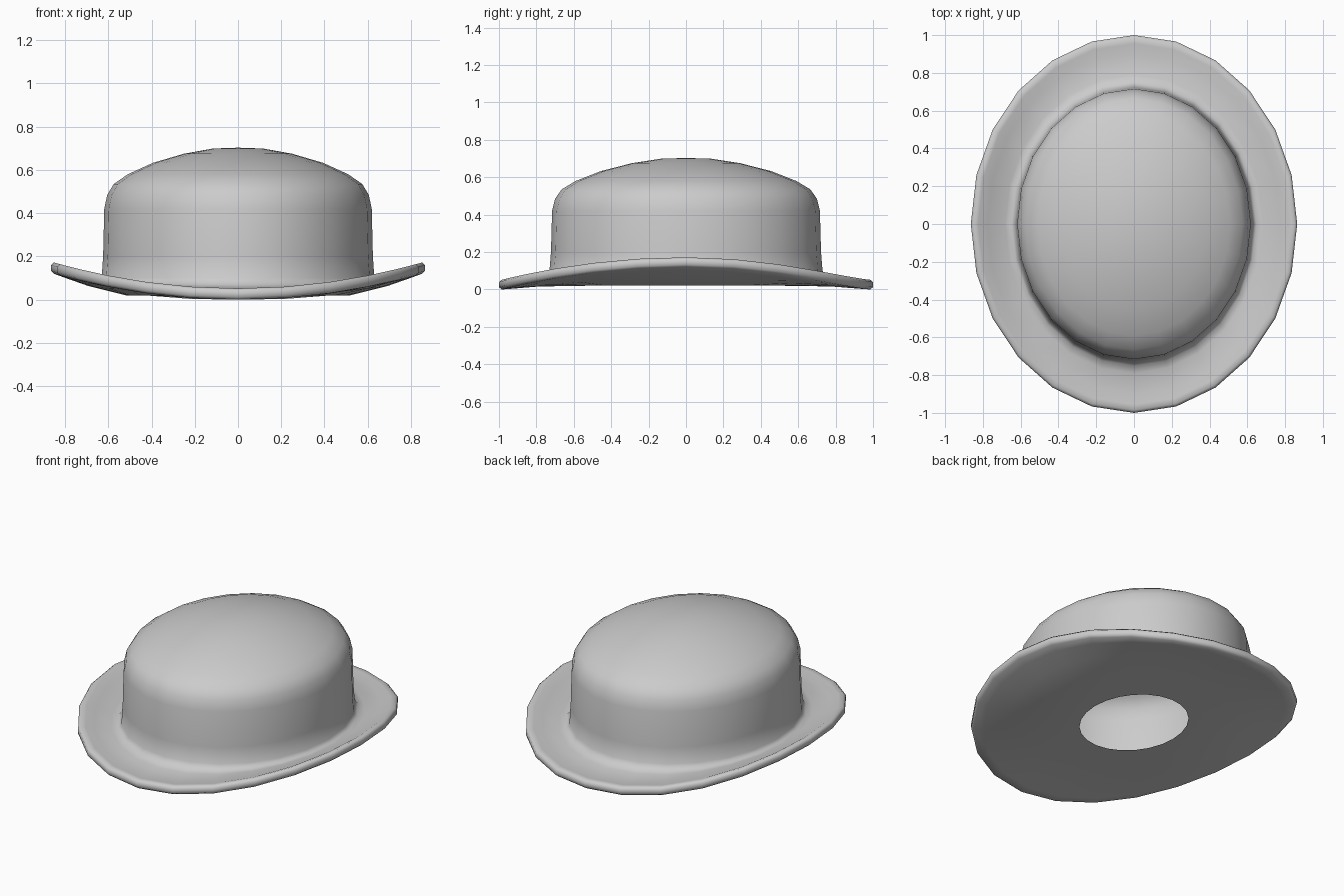
import bpy, bmesh
from math import sin, cos, pi

if "Cube" in bpy.data.objects:
    bpy.data.objects.remove(bpy.data.objects["Cube"])

SIDES = 24
X_SCALE = 0.864   # the hat is an ellipse, longer front to back
SIDE_LIFT = 0.12  # how far the brim curls up at the sides

# Profile rings: (radius, height, share of the side lift)
underside = [(0.335, 0.02, 0), (0.60, 0.02, 0), (0.80, 0.015, 0.40), (0.93, 0.004, 0.82)]
rim = [(0.985, 0.0, 1), (1.0, 0.012, 1), (1.0, 0.04, 1), (0.985, 0.052, 1), (0.955, 0.05, 0.95)]
brim_top = [(0.90, 0.045, 0.75), (0.79, 0.055, 0.28), (0.75, 0.07, 0.08)]
crown = [(0.73, 0.10, 0), (0.722, 0.20, 0), (0.716, 0.42, 0), (0.70, 0.485, 0),
         (0.665, 0.535, 0), (0.59, 0.58, 0), (0.455, 0.633, 0), (0.29, 0.675, 0),
         (0.135, 0.699, 0)]
TOP_Z = 0.703


def lift(a):
    # the back of the brim stays low slightly longer than the front
    return SIDE_LIFT * abs(cos(a)) ** (2.6 if sin(a) > 0 else 2.0)


bm = bmesh.new()
rings = []
for r, z, w in underside + rim + brim_top + crown:
    ring = []
    for i in range(SIDES):
        a = 2 * pi * i / SIDES
        ring.append(bm.verts.new((X_SCALE * r * cos(a), r * sin(a), z + w * lift(a))))
    rings.append(ring)

# Skin between neighbouring rings, with an open hole underneath
for lo, hi in zip(rings, rings[1:]):
    for i in range(SIDES):
        j = (i + 1) % SIDES
        bm.faces.new((lo[i], lo[j], hi[j], hi[i]))

# Crown top
top = bm.verts.new((0, 0, TOP_Z))
for i in range(SIDES):
    bm.faces.new((rings[-1][i], rings[-1][(i + 1) % SIDES], top))

for f in bm.faces:
    f.smooth = True

mesh = bpy.data.meshes.new("hat")
bm.to_mesh(mesh)
bm.free()
hat = bpy.data.objects.new("hat", mesh)
bpy.context.collection.objects.link(hat)
